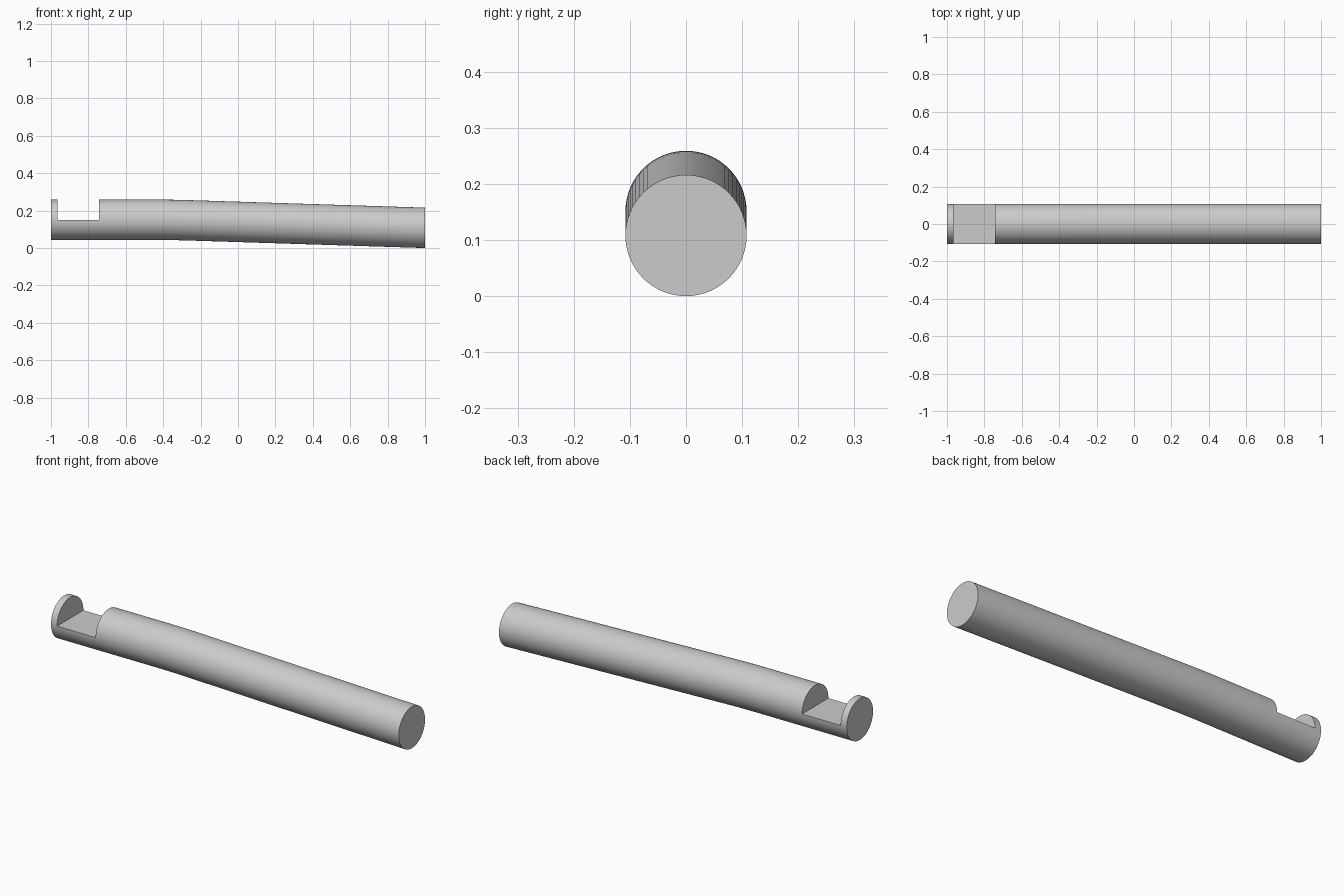
import bpy
import bmesh
from math import cos, sin, tau, radians

if "Cube" in bpy.data.objects:
    bpy.data.objects.remove(bpy.data.objects["Cube"], do_unlink=True)

RADIUS = 0.108
SIDES = 64

grey = bpy.data.materials.new("plain_grey")
grey.use_nodes = True
colour = (0.6, 0.6, 0.6, 1)
grey.diffuse_color = colour
grey.node_tree.nodes["Principled BSDF"].inputs["Base Color"].default_value = colour


def swept_rod(name, path):
    """Capped round rod whose upright rings follow (x, z) centres."""
    bm = bmesh.new()
    rings = []
    for x, z in path:
        rings.append([bm.verts.new((x, RADIUS * cos(tau * i / SIDES),
                                    z + RADIUS * sin(tau * i / SIDES)))
                      for i in range(SIDES)])
    for a, b in zip(rings, rings[1:]):
        for i in range(SIDES):
            j = (i + 1) % SIDES
            bm.faces.new((a[i], a[j], b[j], b[i]))
    bm.faces.new(rings[0])
    bm.faces.new(rings[-1])
    bmesh.ops.recalc_face_normals(bm, faces=bm.faces)
    mesh = bpy.data.meshes.new(name)
    bm.to_mesh(mesh)
    bm.free()
    mesh.materials.append(grey)
    obj = bpy.data.objects.new(name, mesh)
    bpy.context.collection.objects.link(obj)
    return obj


# Rod: straight at the notched end, then a slight downward bend
rod = swept_rod("bent_rod", [(-1, 0.151), (-0.42, 0.151), (-0.33, 0.15),
                             (-0.24, 0.1475), (1, 0.108)])

# Cutter for the half-depth notch
x0, x1, floor, top = -0.965, -0.743, 0.15, 0.4
bpy.ops.mesh.primitive_cube_add(size=1, location=((x0 + x1) / 2, 0, (floor + top) / 2))
cutter = bpy.context.object
cutter.name = "notch_cutter"
cutter.scale = (x1 - x0, 0.5, top - floor)
cutter.data.materials.append(grey)
cutter.hide_render = True

bpy.context.view_layer.objects.active = rod
cutter.select_set(False)
rod.select_set(True)
cut = rod.modifiers.new("notch", "BOOLEAN")
cut.operation = "DIFFERENCE"
cut.solver = "EXACT"
cut.object = cutter
bpy.ops.object.modifier_apply(modifier=cut.name)
bpy.data.objects.remove(cutter, do_unlink=True)

# Smooth barrel with crisp ends and notch edges
bpy.ops.object.shade_smooth_by_angle(angle=radians(30))
